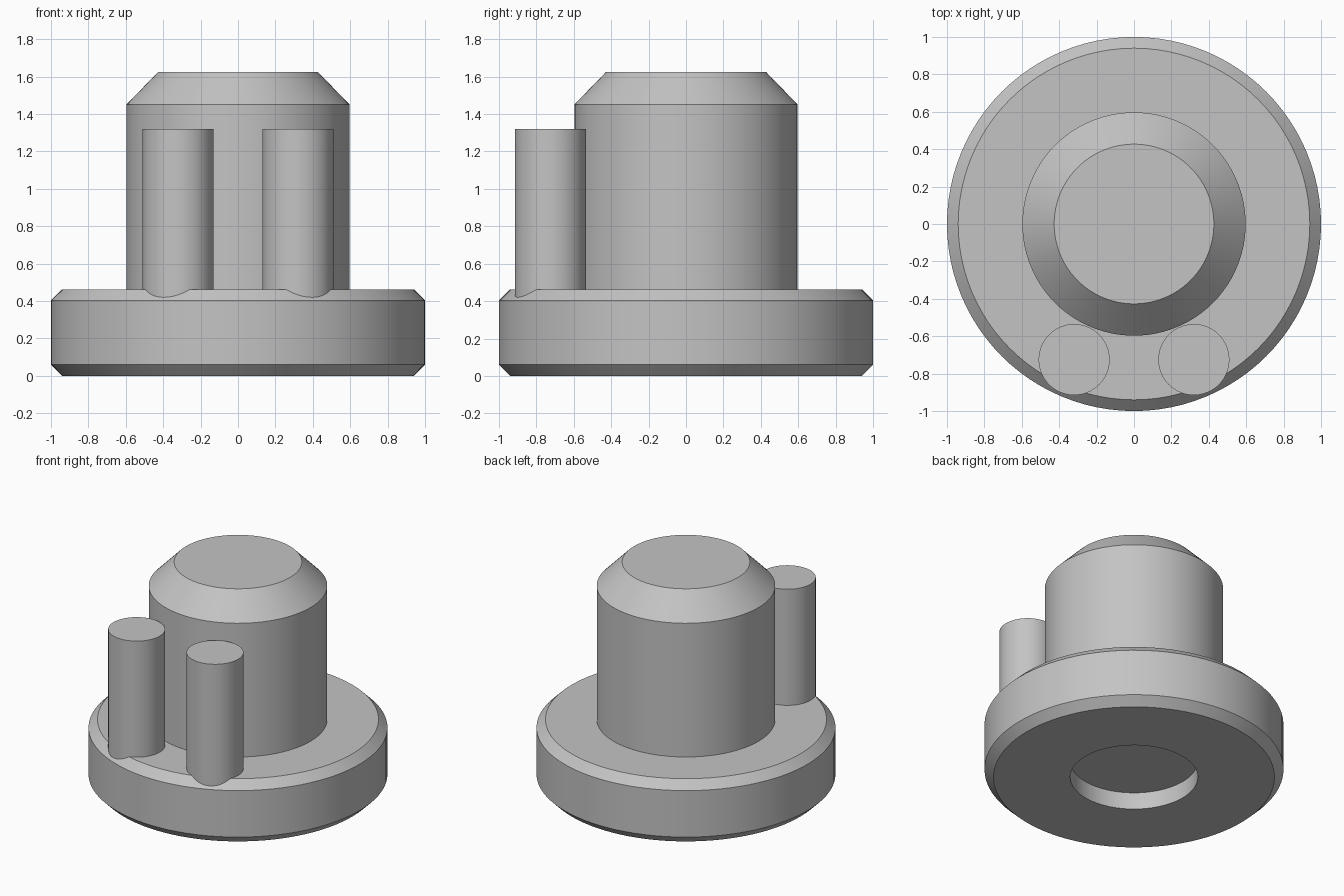
import bpy
import bmesh
import math

cube = bpy.data.objects.get("Cube")
if cube:
    bpy.data.objects.remove(cube, do_unlink=True)

grey = bpy.data.materials.new("plain grey")
grey.use_nodes = True
colour = (0.55, 0.55, 0.55, 1)
grey.diffuse_color = colour
grey.node_tree.nodes["Principled BSDF"].inputs["Base Color"].default_value = colour


def lathe(name, profile, segments, location=(0, 0, 0)):
    """Revolve (radius, z) points about z; end points on the axis close the solid."""
    bm = bmesh.new()
    verts = [bm.verts.new((r, 0, z)) for r, z in profile]
    edges = [bm.edges.new(pair) for pair in zip(verts, verts[1:])]
    bmesh.ops.spin(bm, geom=verts + edges, cent=(0, 0, 0), axis=(0, 0, 1),
                   angle=math.tau, steps=segments, use_merge=True)
    bmesh.ops.remove_doubles(bm, verts=bm.verts, dist=0.0001)
    bmesh.ops.recalc_face_normals(bm, faces=bm.faces)
    mesh = bpy.data.meshes.new(name)
    bm.to_mesh(mesh)
    bm.free()
    mesh.materials.append(grey)
    obj = bpy.data.objects.new(name, mesh)
    obj.location = location
    bpy.context.collection.objects.link(obj)
    bpy.ops.object.select_all(action="DESELECT")
    obj.select_set(True)
    bpy.context.view_layer.objects.active = obj
    bpy.ops.object.shade_smooth_by_angle(angle=math.radians(30))
    return obj


# Chamfered flange and boss, with a shallow round recess underneath
lathe("flanged_body", [
    (0, 0.125), (0.427, 0.125), (0.427, 0),
    (0.94, 0), (1, 0.06), (1, 0.403), (0.94, 0.463),
    (0.597, 0.463), (0.597, 1.45), (0.427, 1.625), (0, 1.625),
], 96)

# Two upright pins rooted in the flange
for side, x in (("left", 0.32), ("right", -0.32)):
    lathe(side + "_pin", [(0, 0.35), (0.19, 0.35), (0.19, 1.32), (0, 1.32)],
          64, (x, -0.725, 0))
